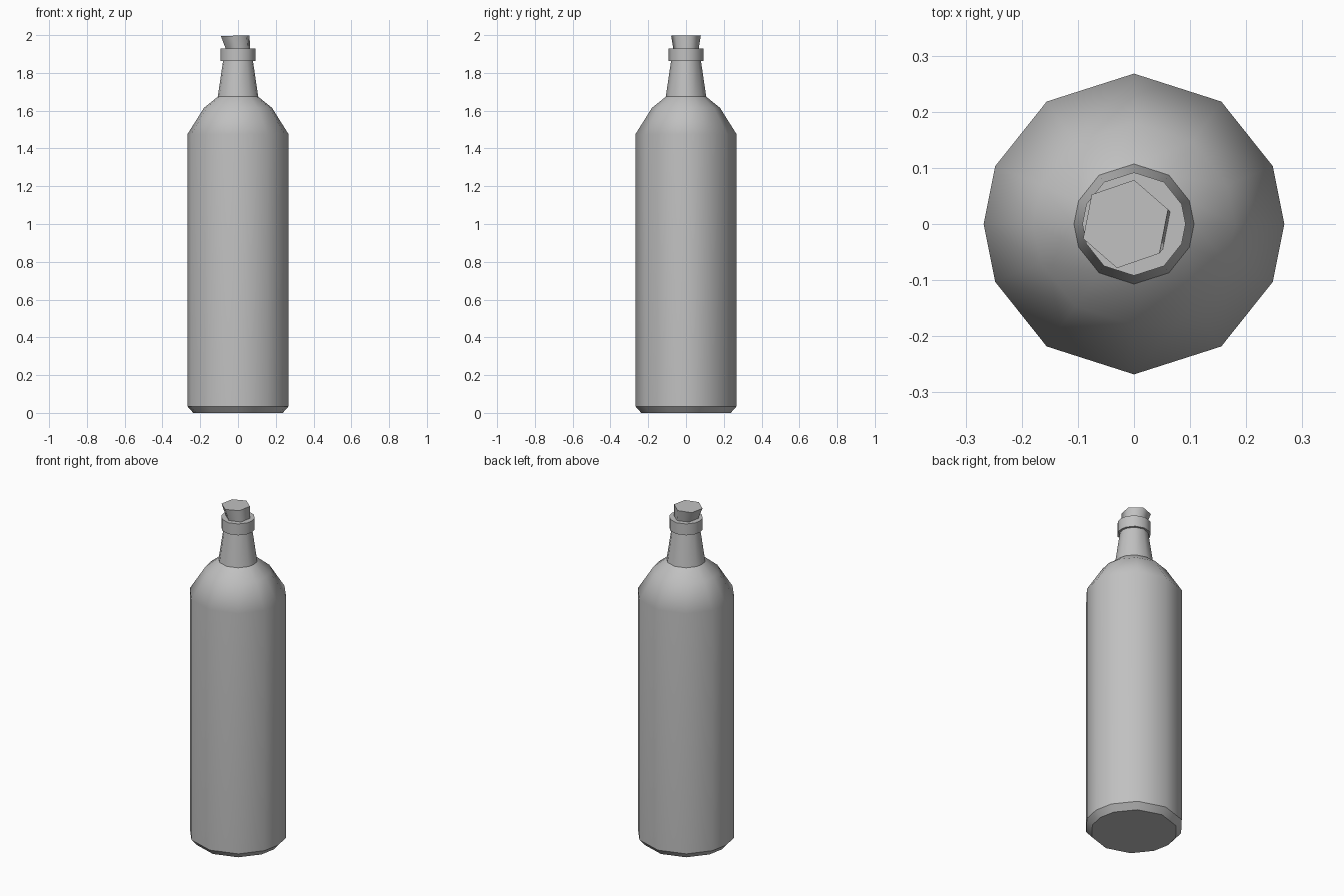
import bpy, bmesh, math
from mathutils import Vector

cube = bpy.data.objects.get("Cube")
if cube:
    bpy.data.objects.remove(cube, do_unlink=True)

grey = bpy.data.materials.new("mid grey")
grey.use_nodes = True
colour = (0.53, 0.53, 0.53, 1)
grey.diffuse_color = colour
grey.node_tree.nodes["Principled BSDF"].inputs["Base Color"].default_value = colour


def loft(name, rings, smooth_angle):
    """Skin a stack of equal-sided rings and cap both ends."""
    bm = bmesh.new()
    loops = [[bm.verts.new(p) for p in points] for points in rings]
    n = len(loops[0])
    for low, high in zip(loops, loops[1:]):
        for i in range(n):
            j = (i + 1) % n
            bm.faces.new((low[i], low[j], high[j], high[i]))
    bm.faces.new(loops[0][::-1])
    bm.faces.new(loops[-1])
    bmesh.ops.recalc_face_normals(bm, faces=bm.faces)
    mesh = bpy.data.meshes.new(name)
    bm.to_mesh(mesh)
    bm.free()
    mesh.materials.append(grey)
    obj = bpy.data.objects.new(name, mesh)
    bpy.context.collection.objects.link(obj)
    bpy.ops.object.select_all(action='DESELECT')
    obj.select_set(True)
    bpy.context.view_layer.objects.active = obj
    bpy.ops.object.shade_smooth_by_angle(angle=math.radians(smooth_angle))
    return obj


def ring(radius, z, angles, centre_x=0, lean=0):
    """One ring of points; lean tips it along x."""
    points = []
    for a in angles:
        x, y = radius * math.cos(math.radians(a)), radius * math.sin(math.radians(a))
        points.append(Vector((centre_x + x, y, z + lean * x)))
    return points


# Twelve-sided outline, mirrored about both axes
quarter = [0, 22.6, 54.5]
half = quarter + [90] + [180 - a for a in quarter[:0:-1]]
sides = half + [a + 180 for a in half]

# Bottle: base chamfer, straight wall, two-step shoulder, neck
profile = [(0.237, 0), (0.268, 0.035), (0.268, 1.475),
           (0.18, 1.615), (0.107, 1.674), (0.079, 1.865)]
body = loft("bottle_body", [ring(r, z, sides) for r, z in profile], 40)

# Keep the long wall evenly shaded up to the shoulder
weighted = body.modifiers.new("even_wall_shading", 'WEIGHTED_NORMAL')
weighted.mode = 'FACE_AREA'
weighted.keep_sharp = True

# Collar around the mouth
loft("neck_collar", [ring(0.092, z, sides) for z in (1.862, 1.93)], 40)

# Six-sided tapered stopper with rounded sides, leaning to one side
hexagon = [79 + 60 * i for i in range(6)]
loft("stopper", [ring(0.062, 1.89, hexagon, 0.008),
                 ring(0.080, 1.997, hexagon, -0.015, 0.03)], 65)
